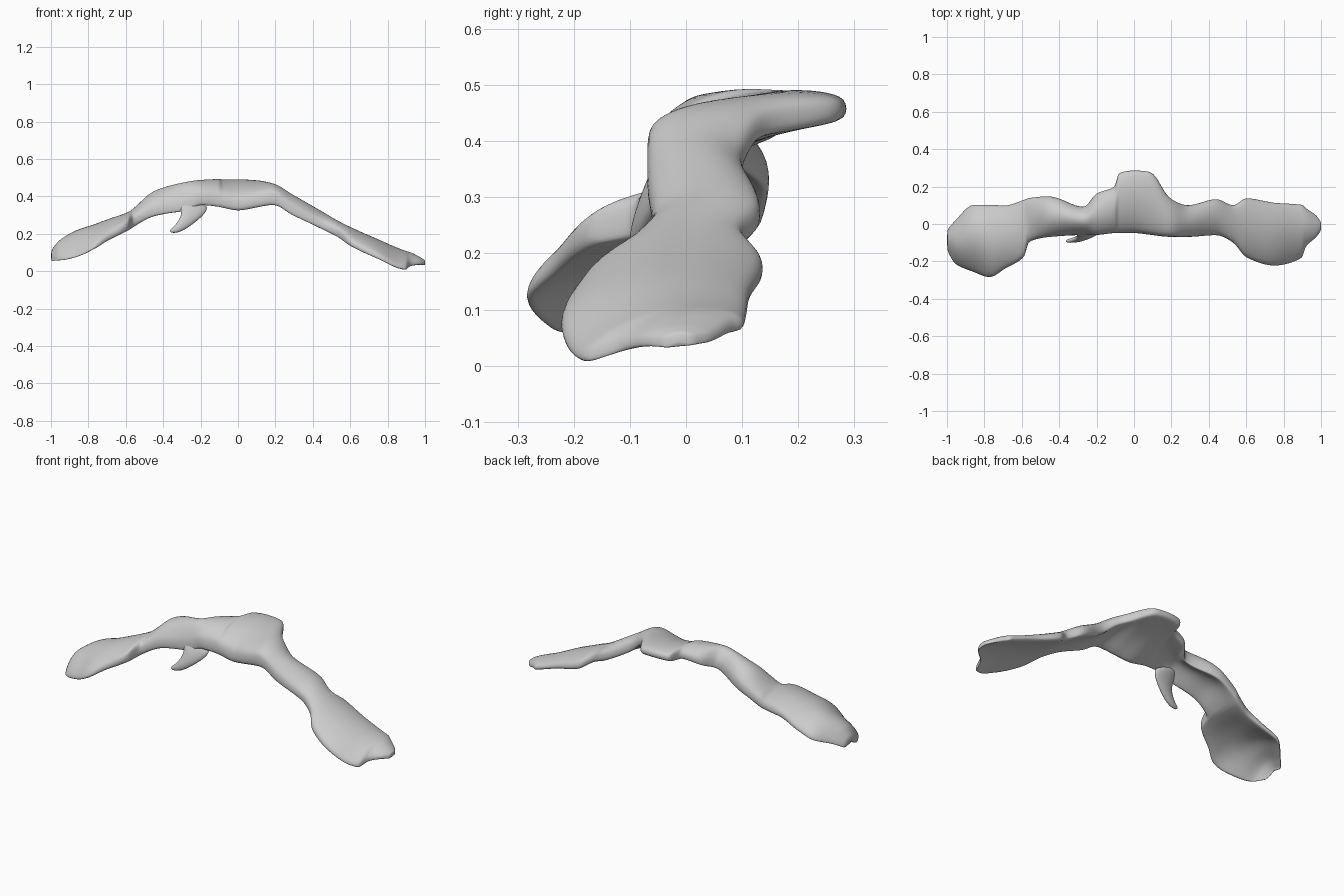
import bpy, bmesh, math
from mathutils import Vector

if "Cube" in bpy.data.objects:
    bpy.data.objects.remove(bpy.data.objects["Cube"])

# Stations along the bone: x, front y, back y, front z, back z, crest z
STATIONS = [
    (-1.00, -.14, -.03, .058, .07, .11),
    (-.955, -.215, .02, .06, .10, .165),
    (-.86, -.257, .105, .08, .14, .22),
    (-.77, -.287, .105, .125, .175, .25),
    (-.69, -.24, .10, .18, .215, .28),
    (-.59, -.18, .13, .24, .26, .315),
    (-.56, -.095, .14, .262, .28, .335),
    (-.45, -.07, .15, .315, .335, .43),
    (-.27, -.06, .09, .345, .39, .48),
    (-.20, -.06, .165, .382, .425, .49),
    (-.105, -.05, .20, .375, .45, .493),
    (-.08, -.05, .275, .37, .455, .488),
    (0, -.05, .288, .355, .458, .486),
    (.09, -.06, .28, .37, .455, .484),
    (.19, -.07, .14, .388, .43, .47),
    (.29, -.07, .10, .325, .35, .412),
    (.44, -.06, .135, .25, .27, .325),
    (.53, -.10, .10, .205, .225, .272),
    (.60, -.18, .14, .15, .175, .237),
    (.75, -.225, .115, .075, .125, .168),
    (.895, -.185, .105, .013, .075, .105),
    (.92, -.12, .085, .035, .07, .10),
    (.975, -.07, .045, .042, .05, .075),
    (1.00, -.035, .01, .04, .045, .058),
]
SIDES = 24


def densify(rows, steps):
    """Smooth, overshoot-free cubic interpolation between stations."""
    n, cols = len(rows), len(rows[0])

    def slope(i, c):
        if i in (0, n - 1):
            k = min(i, n - 2)
            return (rows[k + 1][c] - rows[k][c]) / (rows[k + 1][0] - rows[k][0])
        p = (rows[i][c] - rows[i - 1][c]) / (rows[i][0] - rows[i - 1][0])
        q = (rows[i + 1][c] - rows[i][c]) / (rows[i + 1][0] - rows[i][0])
        return 2 * p * q / (p + q) if p * q > 0 else 0

    out = []
    for i in range(n - 1):
        h = rows[i + 1][0] - rows[i][0]
        for k in range(steps):
            t = k / steps
            row = [rows[i][0] + h * t]
            for c in range(1, cols):
                row.append((2 * t**3 - 3 * t**2 + 1) * rows[i][c]
                           + (t**3 - 2 * t**2 + t) * h * slope(i, c)
                           + (3 * t**2 - 2 * t**3) * rows[i + 1][c]
                           + (t**3 - t**2) * h * slope(i + 1, c))
            out.append(row)
    return out + [rows[-1]]


def make_object(name, rings, levels):
    """Skin a list of closed rings, cap both ends and smooth."""
    bm = bmesh.new()
    vs = [[bm.verts.new(p) for p in r] for r in rings]
    n = len(vs[0])
    for a, b in zip(vs, vs[1:]):
        for i in range(n):
            j = (i + 1) % n
            bm.faces.new((a[i], a[j], b[j], b[i]))
    bm.faces.new(vs[0])
    bm.faces.new(vs[-1])
    bmesh.ops.recalc_face_normals(bm, faces=bm.faces)
    for f in bm.faces:
        f.smooth = True
    mesh = bpy.data.meshes.new(name)
    bm.to_mesh(mesh)
    bm.free()
    ob = bpy.data.objects.new(name, mesh)
    bpy.context.collection.objects.link(ob)
    sub = ob.modifiers.new("smooth", 'SUBSURF')
    sub.levels = sub.render_levels = levels


def arch_section(x, yf, yb, zf, zb, crest):
    """Thin, blunt-edged, downward-cupped cross-section."""
    thick = .046 + .045 * max(0, 1 - (abs(x) / .85) ** 2)
    if x < 0:                                     # left arm is a little heavier
        thick += .02 * math.exp(-((x + .5) / .2) ** 2)
    thick *= min(1, .55 + (1 - abs(x)) * 5)
    bow = crest - thick / 2 - (zf + zb) / 2
    middle = max(0, 1 - (x / .35) ** 2)
    ring = []
    for i in range(SIDES):
        a = 2 * math.pi * i / SIDES
        s = (1 - math.cos(a)) / 2
        h = math.copysign(abs(math.sin(a)) ** .45, math.sin(a)) * thick / 2
        h *= 1 + .45 * (1 - s) ** 2 * middle      # thicker middle front lip
        h *= 1 - .3 * s * middle                  # thinner rear lobe
        ring.append((x, yf + (yb - yf) * s,
                     zf + (zb - zf) * s + bow * 4 * s * (1 - s) + h))
    return ring


# Main arched bone with flared ends and the rear central lobe
make_object("arched_bone", [arch_section(*s) for s in densify(STATIONS, 4)], 1)

# Small hooked spur under the front edge: x, y, z, width, depth
SPUR = [(-.23, -.02, .375, .09, .025), (-.245, -.045, .33, .075, .025),
        (-.265, -.065, .285, .045, .022), (-.295, -.08, .25, .032, .018),
        (-.33, -.088, .222, .022, .014), (-.365, -.092, .212, .008, .008)]
rings = []
for k, (x, y, z, w, d) in enumerate(SPUR):
    tilt = .2 + .2 * k
    across = Vector((math.cos(tilt), 0, -math.sin(tilt)))
    rings.append([Vector((x, y, z)) + across * (w * math.cos(t)) + Vector((0, d * math.sin(t), 0))
                  for t in [2 * math.pi * j / 10 for j in range(10)]])
make_object("hooked_spur", rings, 2)
